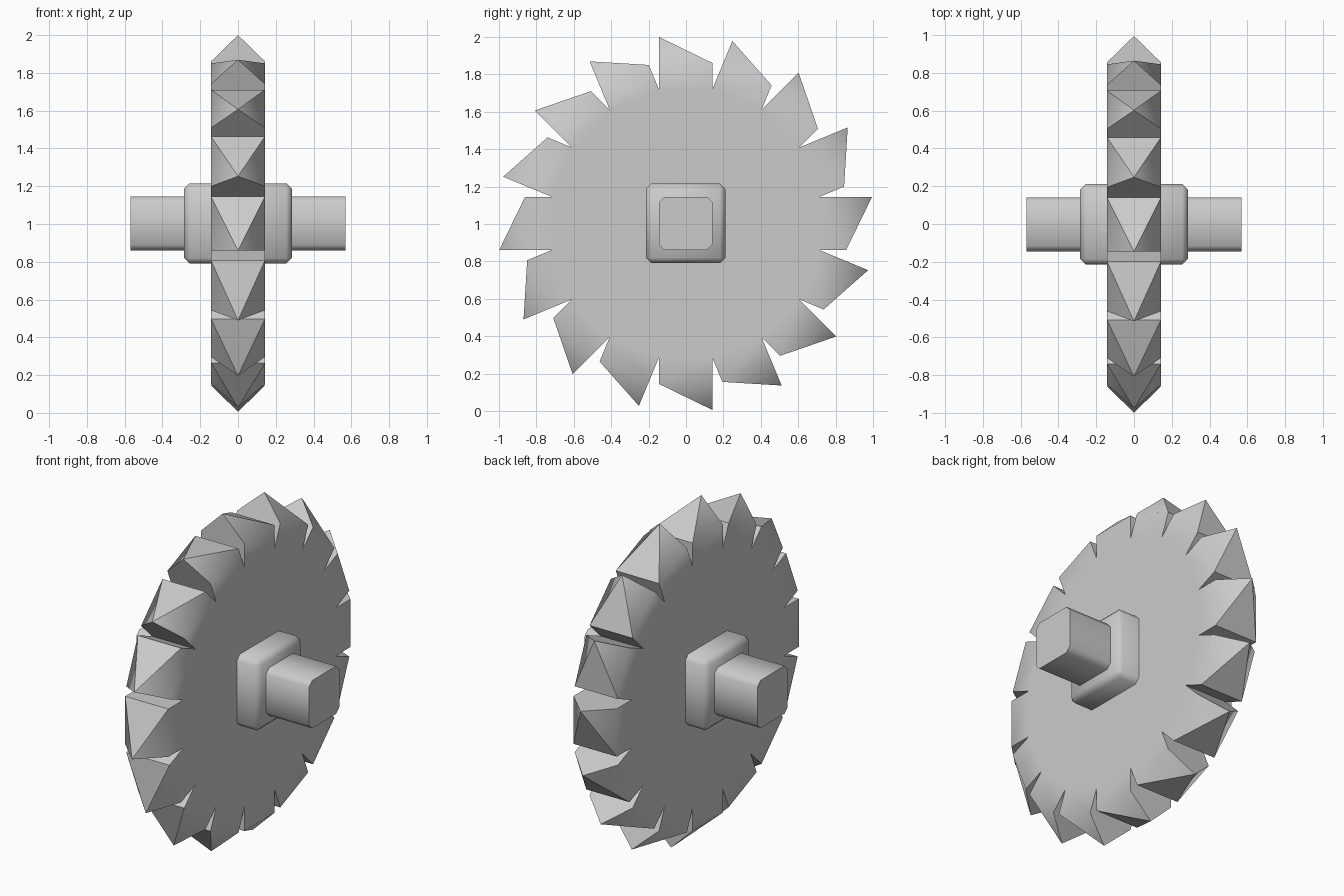
import bpy, bmesh
from math import radians, tau
from mathutils import Matrix, Vector

if "Cube" in bpy.data.objects:
    bpy.data.objects.remove(bpy.data.objects["Cube"])

CENTRE = Vector((0, -0.002, 1.003))
TEETH = 16
HALF = 0.1425                      # half thickness of disc and half width of a tooth
ROOT, BASE, TIP = 0.716, 0.858, 0.997


def finish(name, bm, angle=47.5):
    bmesh.ops.recalc_face_normals(bm, faces=bm.faces)
    mesh = bpy.data.meshes.new(name)
    bm.to_mesh(mesh)
    bm.free()
    obj = bpy.data.objects.new(name, mesh)
    obj.location = CENTRE
    bpy.context.collection.objects.link(obj)
    bpy.ops.object.select_all(action='DESELECT')
    obj.select_set(True)
    bpy.context.view_layer.objects.active = obj
    bpy.ops.object.shade_smooth_by_angle(angle=radians(angle))
    return obj


def box(sx, sy, sz):
    bm = bmesh.new()
    bmesh.ops.create_cube(bm, size=1, matrix=Matrix.Diagonal((sx, sy, sz, 1)))
    return bm


# Saw disc: two flat caps whose outlines run around the raked, pointed teeth
bm = bmesh.new()
caps = {-1: [], 1: []}
for i in range(TEETH):
    turn = Matrix.Rotation(tau * i / TEETH, 4, 'X')

    def vert(x, y, z):
        return bm.verts.new(turn @ Vector((x, y, z)))

    ring = {}
    for s in (-1, 1):
        ring[s] = [vert(s * HALF, y, z) for y, z in
                   ((HALF, ROOT), (HALF, BASE), (-HALF, BASE), (-HALF, ROOT))]
        caps[s] += ring[s]
    apex = vert(0, -HALF, TIP)
    l, r = ring[-1], ring[1]
    bm.faces.new((l[0], l[1], r[1], r[0]))             # back wall
    bm.faces.new((l[3], l[2], apex, r[2], r[3]))       # cutting face
    bm.faces.new((l[1], apex, r[1]))                   # top slope
    bm.faces.new((l[1], l[2], apex))                   # side slopes
    bm.faces.new((r[1], r[2], apex))
for s in (-1, 1):
    bm.faces.new(caps[s])
bmesh.ops.remove_doubles(bm, verts=bm.verts, dist=0.004)
finish("saw_disc", bm)

# Hub block with all edges softened
bm = box(0.57, 0.425, 0.425)
bmesh.ops.bevel(bm, geom=bm.edges[:], offset=0.029, segments=1,
                profile=0.5, affect='EDGES')
finish("hub", bm)

# Square axle with its long edges chamfered
bm = box(1.14, 0.285, 0.285)
long_edges = [e for e in bm.edges
              if abs(e.verts[0].co.x - e.verts[1].co.x) > 0.5]
bmesh.ops.bevel(bm, geom=long_edges, offset=0.029, segments=1,
                profile=0.5, affect='EDGES')
finish("axle", bm)
